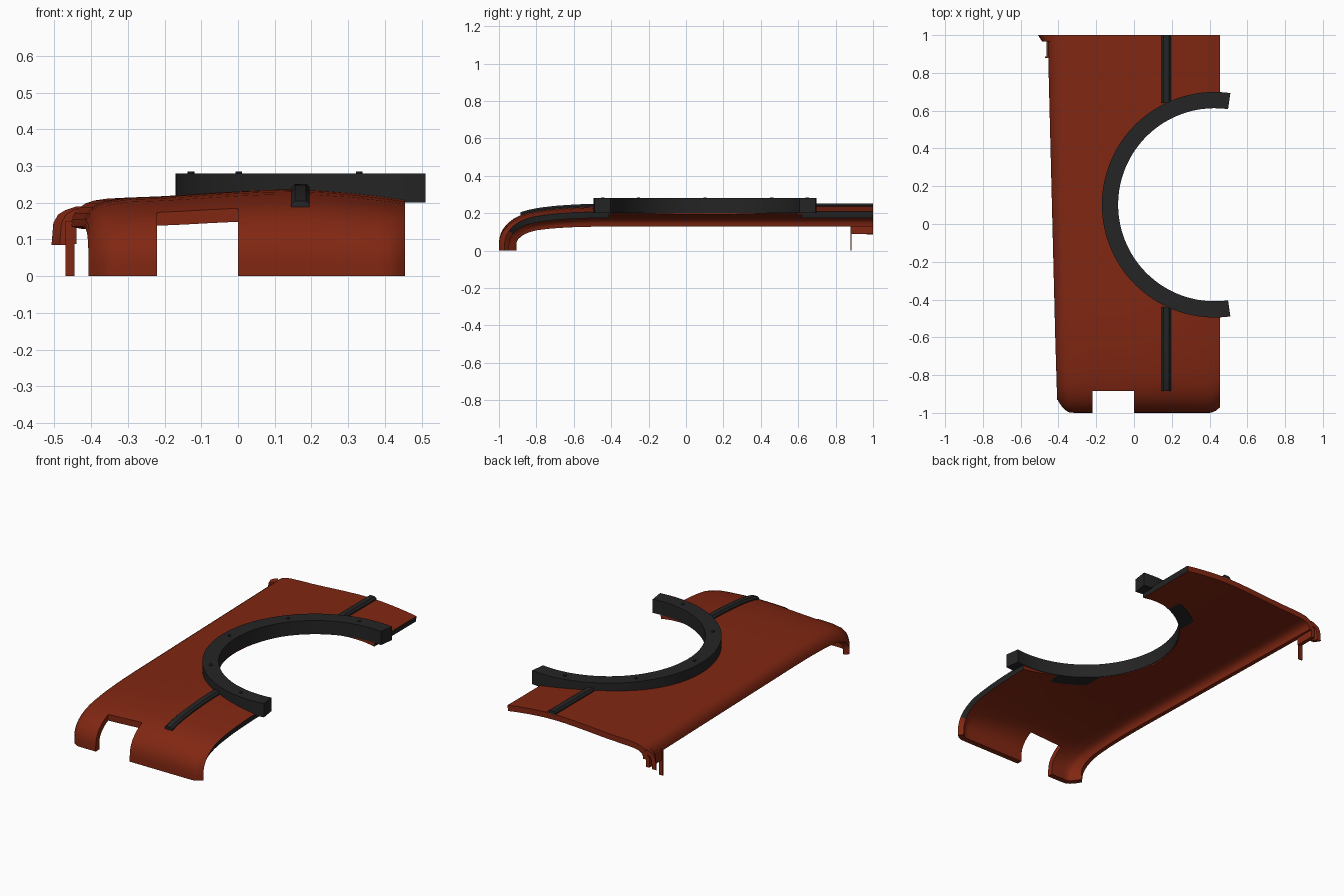
import bpy, bmesh, math

if "Cube" in bpy.data.objects:
    bpy.data.objects.remove(bpy.data.objects["Cube"])


def material(name, rgb):
    m = bpy.data.materials.new(name)
    m.diffuse_color = (*rgb, 1)
    m.use_nodes = True
    m.node_tree.nodes["Principled BSDF"].inputs["Base Color"].default_value = m.diffuse_color
    return m


RED = material("rust red", (0.22, 0.02, 0.006))
DARK = material("charcoal", (0.018, 0.018, 0.018))
CX, CY = 0.427, 0.102          # ring centre


def make(name, verts, faces, mat, smooth=True):
    me = bpy.data.meshes.new(name)
    me.from_pydata(verts, [], faces)
    bm = bmesh.new()
    bm.from_mesh(me)
    bmesh.ops.recalc_face_normals(bm, faces=bm.faces)
    bm.to_mesh(me)
    bm.free()
    ob = bpy.data.objects.new(name, me)
    bpy.context.collection.objects.link(ob)
    if mat:
        me.materials.append(mat)
    activate(ob)
    if smooth:
        bpy.ops.object.shade_smooth_by_angle(angle=math.radians(35))
    return ob


def activate(ob):
    bpy.ops.object.select_all(action='DESELECT')
    ob.select_set(True)
    bpy.context.view_layer.objects.active = ob


def loft(name, rings, mat, smooth=True):
    """Closed cross-sections joined in order, with end caps."""
    n = len(rings[0])
    verts = [p for r in rings for p in r]
    faces = [(i * n + j, i * n + (j + 1) % n, (i + 1) * n + (j + 1) % n, (i + 1) * n + j)
             for i in range(len(rings) - 1) for j in range(n)]
    faces += [tuple(range(n)), tuple(range(len(verts) - n, len(verts)))]
    return make(name, verts, faces, mat, smooth)


def box(name, x0, x1, y0, y1, z0, z1, mat):
    rect = [(x0, z0), (x1, z0), (x1, z1), (x0, z1)]
    return loft(name, [[(x, y, z) for x, z in rect] for y in (y0, y1)], mat, False)


def disc(name, x, y, r, z0, z1, n, mat):
    return loft(name, [[(x + r * math.cos(k * math.tau / n), y + r * math.sin(k * math.tau / n), z)
                        for k in range(n)] for z in (z0, z1)], mat)


def interp(table, x):
    for (a, p), (b, q) in zip(table, table[1:]):
        if x <= b:
            return p + (q - p) * max(0, (x - a) / (b - a)) if b > a else q
    return table[-1][1]


# Shell: crowned cross-section, scaled down along a rounded nose
CURL = [(0, .135), (.004, .155), (.012, .172), (.025, .187), (.042, .198), (.065, .206), (.10, .211)]
CROWN = [(-.30, .214), (-.22, .217), (-.15, .221), (-.08, .226), (0, .231), (.08, .235), (.15, .236),
         (.22, .234), (.30, .228), (.38, .219), (.41, .215), (.435, .211), (.455, .208)]
NOSE = [(-1, 0), (-1, .15), (-.998, .27), (-.99, .39), (-.975, .51), (-.95, .63), (-.92, .725),
        (-.885, .80), (-.84, .86), (-.78, .905), (-.7, .945), (-.6, .975), (-.5, .993), (-.4, 1)]
STATIONS = NOSE + [(-.4 + .1 * i, 1) for i in range(1, 15)]


def left_edge(y):
    return -.432 - .025 * y


verts = []
for y, f in STATIONS:
    section = [(left_edge(y) + t, z) for t, z in CURL] + CROWN
    for x, z in section:
        w = min(1, max(0, (-.6 - y) / .4))
        back = .07 * min(1, max(0, (-.33 - x) / .075)) ** 2 + .03 * max(0, (x - .40) / .055) ** 2
        verts.append((x, y + back * w, z * f))
n = len(CURL) + len(CROWN)
faces = [(i * n + j, i * n + j + 1, (i + 1) * n + j + 1, (i + 1) * n + j)
         for i in range(len(STATIONS) - 1) for j in range(n - 1)]
shell = make("shell", verts, faces, RED)
if sum(p.normal.z for p in shell.data.polygons) < 0:
    shell.data.flip_normals()
mod = shell.modifiers.new("thickness", 'SOLIDIFY')
mod.thickness, mod.offset = .033, -1
bpy.ops.object.modifier_apply(modifier=mod.name)
for v in shell.data.vertices:
    v.co.z = max(0, v.co.z)
    v.co.x = min(.455, v.co.x)

# Cut the round opening and the front notch
for cutter in (disc("opening_cutter", CX, CY, .515, -.2, .6, 96, None),
               box("notch_cutter", -.22, 0, -1.2, -.885, -.2, .6, None)):
    activate(shell)
    mod = shell.modifiers.new("cut", 'BOOLEAN')
    mod.operation, mod.solver, mod.object = 'DIFFERENCE', 'EXACT', cutter
    bpy.ops.object.modifier_apply(modifier=mod.name)
    bpy.data.objects.remove(cutter)

# Dark rim along the straight right edge
while len(shell.data.materials) > 1:
    shell.data.materials.pop()
shell.data.materials.append(DARK)
for p in shell.data.polygons:
    p.material_index = int(p.normal.x > .8 and p.center.x > .44)
activate(shell)
bpy.ops.object.shade_smooth_by_angle(angle=math.radians(35))

# Open ring with small bolts
rings = []
for k in range(65):
    a = math.radians(82 + 196 * k / 64)
    rings.append([(CX + r * math.cos(a), CY + r * math.sin(a), z)
                  for r, z in ((.511, .2), (.597, .2), (.597, .28), (.511, .28))])
loft("ring", rings, DARK)
for deg in (100, 140, 180, 220, 260):
    a = math.radians(deg)
    disc("ring_bolt", CX + .555 * math.cos(a), CY + .555 * math.sin(a), .009, .275, .285, 10, DARK)

# Raised strips following the shell before and behind the ring
STRIP = [(.145, -.012), (.195, -.012), (.195, .006), (.185, .016), (.155, .016), (.145, .006)]
for name, y0, y1 in (("front_strip", -.885, -.44), ("rear_strip", .64, 1)):
    rows = []
    for k in range(13):
        y = y0 + (y1 - y0) * k / 12
        rows.append([(x, y, .236 * interp(NOSE, y) + dz) for x, dz in STRIP])
    loft(name, rows, DARK)

# Rear left corner: lowered skirt, thin hanging tab and flared lip
box("rear_skirt", -.463, -.44, .88, 1, .088, .15, RED)
box("hanging_tab", -.47, -.445, .88, .886, 0, .15, RED)
LIP = [(-.508, .085), (-.503, .145), (-.49, .168), (-.47, .18), (-.44, .19),
       (-.44, .165), (-.468, .155), (-.478, .13), (-.48, .085)]
loft("flared_lip", [[(x + dx, y, z) for x, z in LIP] for y, dx in ((.965, .022), (1, 0))], RED)
